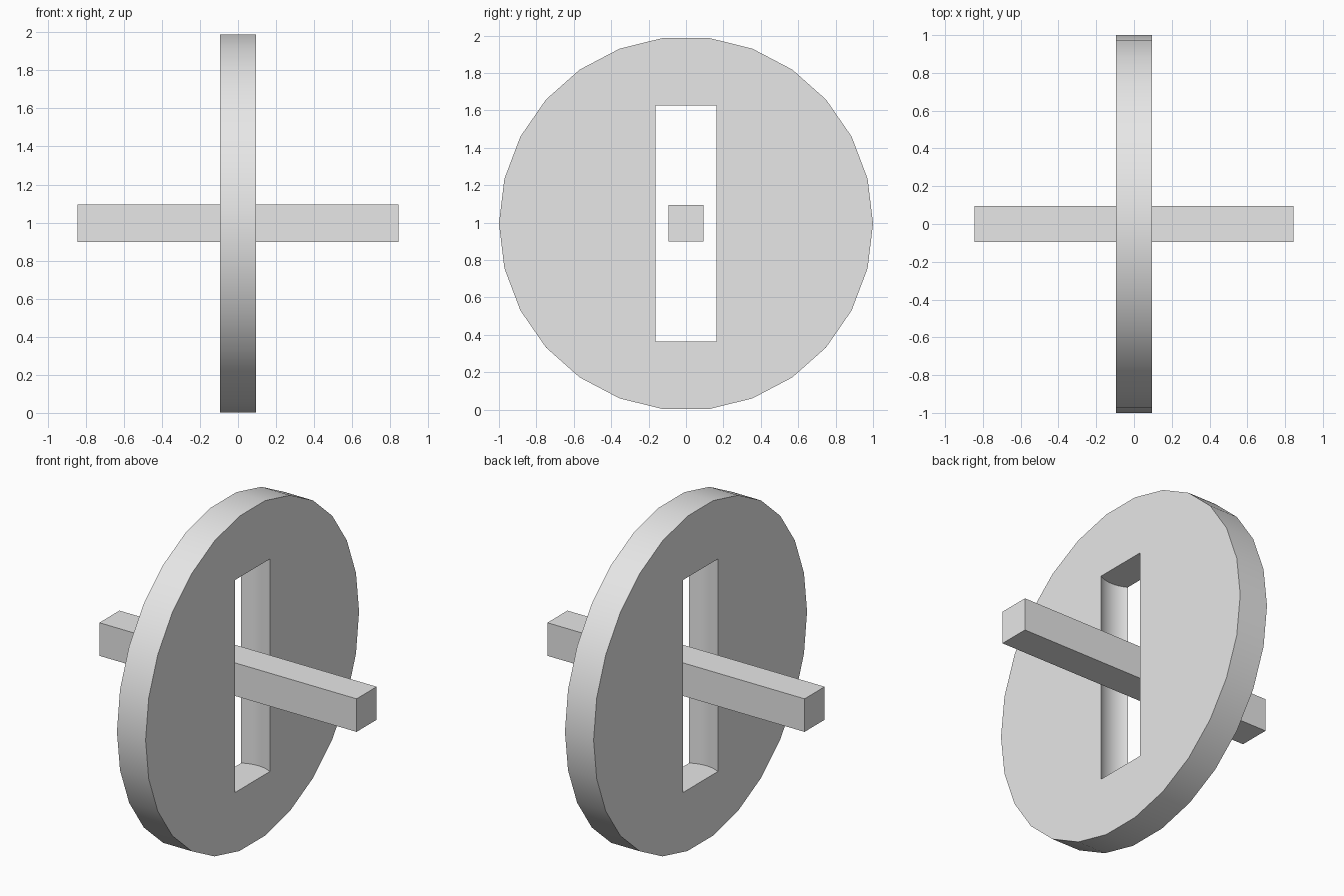
import bpy
import math

CENTRE_Z = 0.995
THICKNESS = 0.188

cube = bpy.data.objects.get("Cube")
if cube:
    bpy.data.objects.remove(cube, do_unlink=True)

# Single light grey material
grey = bpy.data.materials.new("light_grey")
grey.use_nodes = True
colour = (0.8, 0.8, 0.8, 1)
grey.diffuse_color = colour
grey.node_tree.nodes["Principled BSDF"].inputs["Base Color"].default_value = colour


def cylinder(name, radius, depth, sides, rotation=(0, 0, 0)):
    bpy.ops.mesh.primitive_cylinder_add(vertices=sides, radius=radius, depth=depth,
                                        location=(0, 0, CENTRE_Z), rotation=rotation)
    obj = bpy.context.object
    obj.name = name
    obj.data.materials.append(grey)
    bpy.ops.object.transform_apply(location=False, rotation=True, scale=True)
    return obj


# Upright round core that hollows out the slot, leaving concave side walls
core = cylinder("slot_cutter", 0.189, 1.26, 64)
core.hide_render = True

# Wheel-like disc lying across the x axis, with corners at its widest points
step = 2 * math.pi / 26
disc = cylinder("disc", 1.0, THICKNESS, 26, (0, math.pi / 2, 0))
disc.rotation_euler.x = 0 if abs(max(v.co.y for v in disc.data.vertices) - 1) < 1e-4 else step / 2
bpy.ops.object.transform_apply(location=False, rotation=True, scale=False)

cut = disc.modifiers.new("slot", 'BOOLEAN')
cut.operation = 'DIFFERENCE'
cut.solver = 'EXACT'
cut.object = core
bpy.ops.object.modifier_apply(modifier=cut.name)
bpy.data.objects.remove(core, do_unlink=True)
bpy.ops.object.shade_smooth_by_angle(angle=math.radians(30))

# Square axle bar passing through the slot
bpy.ops.mesh.primitive_cube_add(size=1, location=(0, 0, CENTRE_Z + 0.002))
bar = bpy.context.object
bar.name = "axle_bar"
bar.scale = (1.687, THICKNESS, 0.196)
bpy.ops.object.transform_apply(location=False, rotation=False, scale=True)
bar.data.materials.append(grey)
